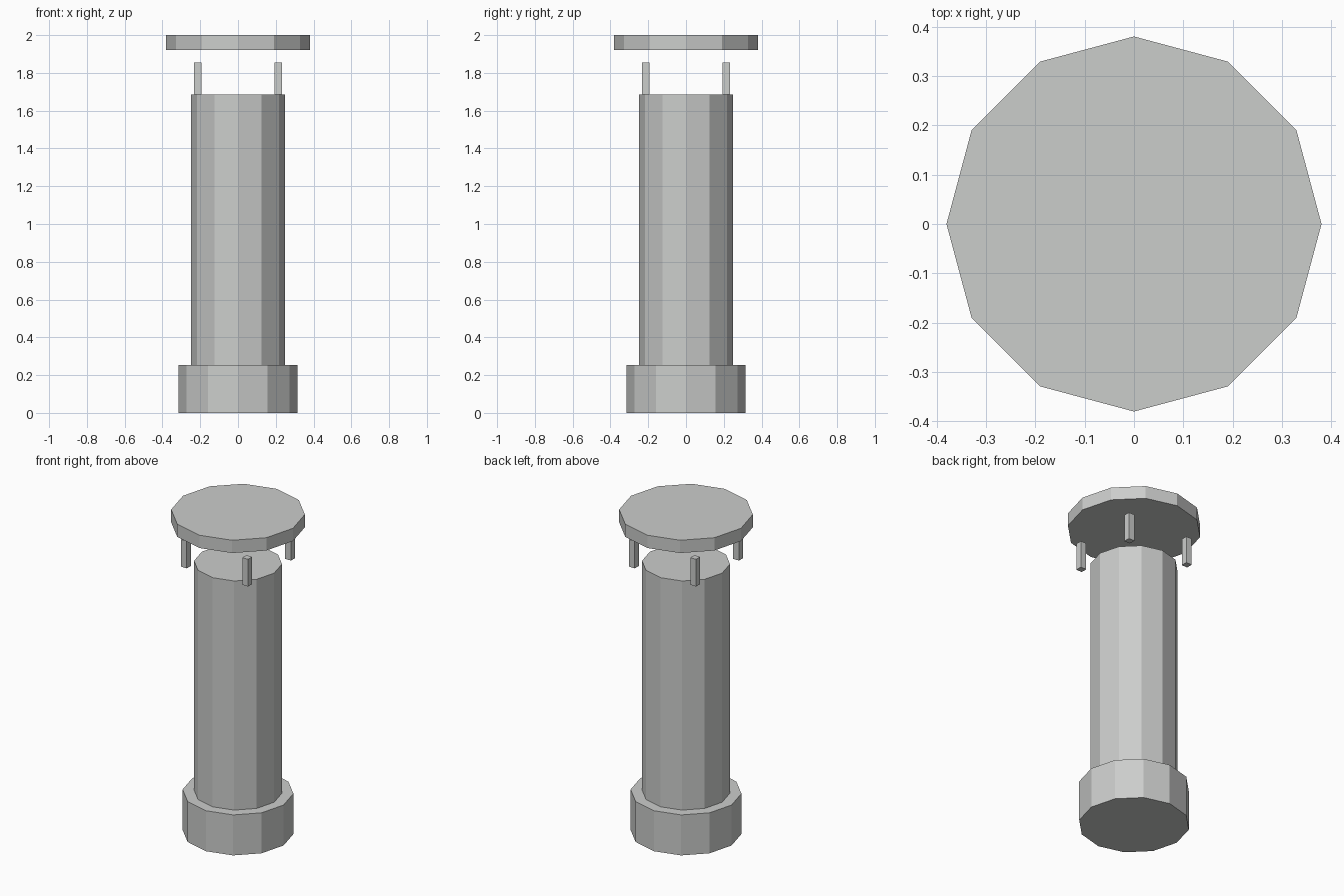
import bpy

default = bpy.data.objects.get("Cube")
if default:
    bpy.data.objects.remove(default, do_unlink=True)

# Single plain grey
grey = bpy.data.materials.new("light_grey")
grey.use_nodes = True
colour = (0.6, 0.61, 0.6, 1)
grey.diffuse_color = colour
grey.node_tree.nodes["Principled BSDF"].inputs["Base Color"].default_value = colour


def finish(name):
    obj = bpy.context.object
    obj.name = name
    obj.data.name = name
    obj.data.materials.append(grey)


def drum(name, radius, bottom, top):
    """Flat-sided twelve-sided cylinder with corners on the axes."""
    bpy.ops.mesh.primitive_cylinder_add(
        vertices=12, radius=radius, depth=top - bottom,
        location=(0, 0, (bottom + top) / 2))
    finish(name)


def post(name, x, y, width, bottom, top):
    bpy.ops.mesh.primitive_cube_add(size=1, location=(x, y, (bottom + top) / 2))
    obj = bpy.context.object
    for v in obj.data.vertices:
        v.co.x *= width
        v.co.y *= width
        v.co.z *= top - bottom
    finish(name)


# Base, column and floating cap
drum("base", 0.315, 0, 0.253)
drum("column", 0.25, 0.253, 1.685)
drum("cap", 0.38, 1.92, 2)

# Four small square posts around the column top
for side, sx in (("left", 1), ("right", -1)):
    for end, sy in (("front", -1), ("back", 1)):
        post(f"{end}_{side}_post", sx * 0.212, sy * 0.212, 0.04, 1.685, 1.855)
